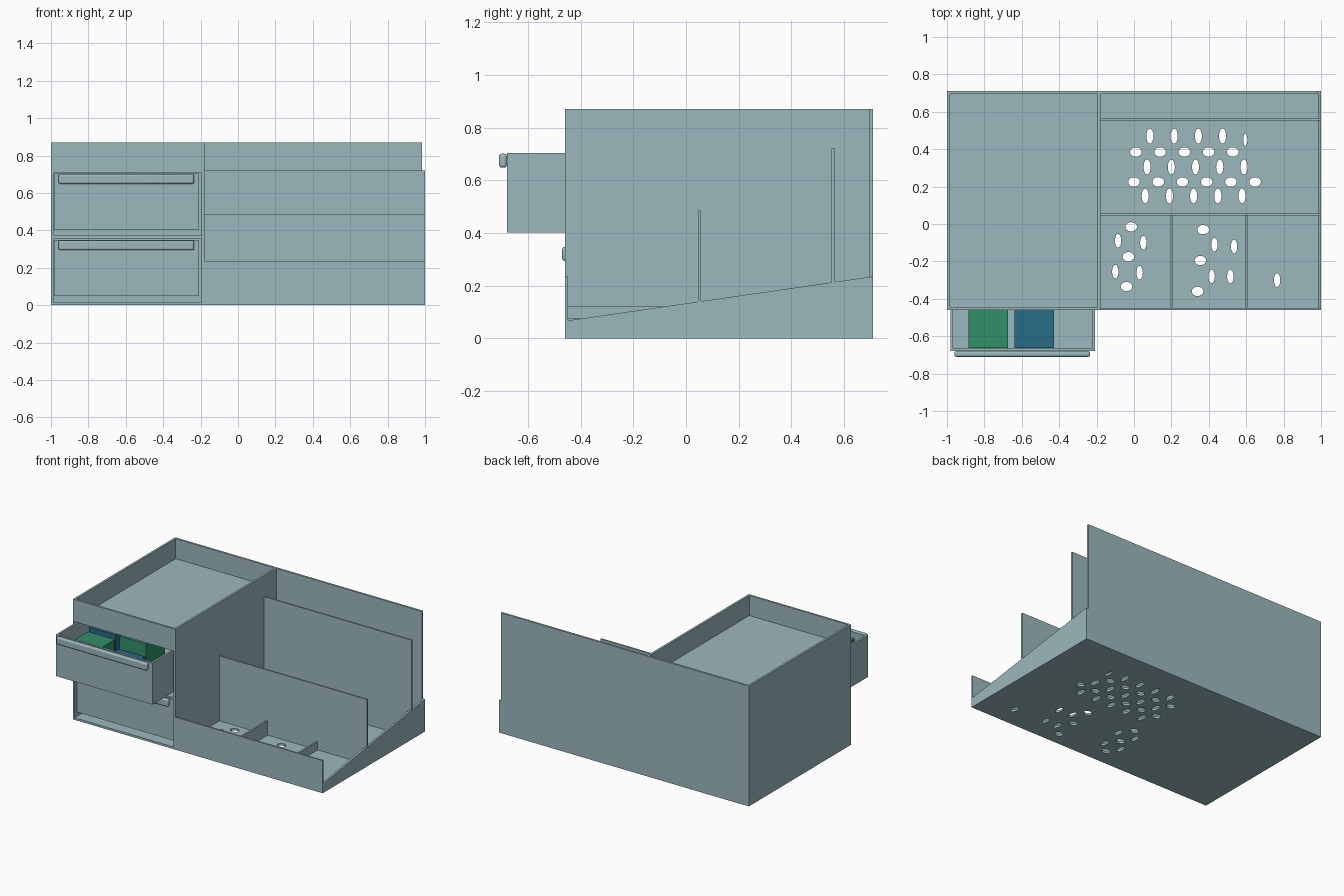
import bpy, bmesh, math

if "Cube" in bpy.data.objects:
    bpy.data.objects.remove(bpy.data.objects["Cube"], do_unlink=True)


def material(name, rgb):
    m = bpy.data.materials.new(name)
    m.use_nodes = True
    m.diffuse_color = (*rgb, 1)
    m.node_tree.nodes["Principled BSDF"].inputs["Base Color"].default_value = (*rgb, 1)
    return m


SHELL = material("pale_teal", (0.33, 0.48, 0.515))
GREEN = material("green", (0.03, 0.28, 0.14))
BLUE = material("blue", (0.022, 0.15, 0.24))


def finish(name, bm, mat):
    bmesh.ops.recalc_face_normals(bm, faces=bm.faces)
    me = bpy.data.meshes.new(name)
    bm.to_mesh(me)
    bm.free()
    me.materials.append(mat)
    ob = bpy.data.objects.new(name, me)
    bpy.context.collection.objects.link(ob)
    return ob


def prism(bm, points, axis_vec):
    """Extrude a closed outline along a vector."""
    face = bm.faces.new([bm.verts.new(p) for p in points])
    new = bmesh.ops.extrude_face_region(bm, geom=[face])["geom"]
    bmesh.ops.translate(bm, vec=axis_vec,
                        verts=[g for g in new if isinstance(g, bmesh.types.BMVert)])


def add_box(bm, x0, x1, y0, y1, z0, z1):
    prism(bm, [(x0, y0, z0), (x1, y0, z0), (x1, y1, z0), (x0, y1, z0)], (0, 0, z1 - z0))


def box(name, x0, x1, y0, y1, z0, z1, mat=SHELL):
    bm = bmesh.new()
    add_box(bm, x0, x1, y0, y1, z0, z1)
    return finish(name, bm, mat)


T = 0.015               # wall thickness
FRONT, BACK = -0.46, 0.71
CAB_R = -0.18           # right side of the cabinet

# Floor plate with oval drain holes
floor = box("floor_plate", -1, 1, FRONT, BACK, 0, T)
TALL, WIDE = (0.019, 0.04), (0.031, 0.025)
holes = []
# rows: first x, y, count, oval size
for x, y, n, size in [(0.085, 0.47, 4, TALL), (0.01, 0.385, 5, WIDE), (0.07, 0.305, 5, TALL),
                      (0.0, 0.225, 6, WIDE), (0.06, 0.15, 5, TALL)]:
    holes += [(x + 0.1295 * i, y, size) for i in range(n)]
holes.append((0.595, 0.45, (0.011, 0.032)))
holes += [(x, y, WIDE) for x, y in [(-0.015, -0.015), (-0.03, -0.175), (-0.04, -0.335),
                                    (0.37, -0.03), (0.355, -0.195), (0.34, -0.36)]]
holes += [(x, y, (0.017, 0.037)) for x, y in [(-0.085, -0.09), (0.05, -0.10), (-0.1, -0.255),
                                              (0.03, -0.26), (0.43, -0.11), (0.535, -0.12),
                                              (0.415, -0.28), (0.515, -0.28), (0.765, -0.3)]]
bm = bmesh.new()
for x, y, (rx, ry) in holes:
    ring = [(x + rx * math.cos(i * math.tau / 20), y + ry * math.sin(i * math.tau / 20), -0.05)
            for i in range(20)]
    prism(bm, ring, (0, 0, 0.15))
cutter = finish("hole_cutter", bm, SHELL)
cutter.hide_render = True
cutter.hide_set(True)
cutter.display_type = 'WIRE'
mod = floor.modifiers.new("holes", 'BOOLEAN')
mod.operation = 'DIFFERENCE'
mod.solver = 'EXACT'
mod.object = cutter
# bake the cut so that the cutter can go
dg = bpy.context.evaluated_depsgraph_get()
cut_mesh = bpy.data.meshes.new_from_object(floor.evaluated_get(dg))
floor.modifiers.clear()
floor.data = cut_mesh
bpy.data.objects.remove(cutter, do_unlink=True)

# Cabinet shell with a tray on top
box("back_wall", -1, 1 - T, BACK - T, BACK, 0, 0.87)
box("cabinet_outer_wall", -1, -1 + T, FRONT, BACK, 0, 0.87)
box("cabinet_inner_wall", CAB_R - T, CAB_R, FRONT, BACK, 0, 0.87)
box("tray_front_wall", -1, CAB_R, FRONT, FRONT + T, 0.718, 0.87)
box("tray_floor", -1 + T, CAB_R - T, FRONT, BACK - T, 0.71, 0.725)
box("drawer_shelf", -1 + T, CAB_R - T, FRONT, BACK - T, 0.357, 0.372)

# Sorter: low front lip, sloped end wall and upright dividers
box("sorter_front_lip", CAB_R, 1, FRONT, FRONT + T * 0.8, 0, 0.235)
bm = bmesh.new()
prism(bm, [(1 - T, FRONT, 0), (1 - T, BACK, 0), (1 - T, BACK, 0.235), (1 - T, FRONT, 0.066)],
      (T, 0, 0))
finish("sorter_end_wall", bm, SHELL)
box("front_divider", CAB_R, 1, 0.045, 0.057, 0, 0.485)
box("rear_divider", CAB_R, 1, 0.553, 0.565, 0, 0.72)
box("cross_divider_1", 0.194, 0.206, FRONT, 0.05, 0, 0.12)
box("cross_divider_2", 0.594, 0.606, FRONT, 0.05, 0, 0.075)


def drawer(name, y, z0, z1, depth):
    """Open-topped drawer with a rounded pull bar; y is its front."""
    x0, x1 = -0.982, -0.208
    bm = bmesh.new()
    add_box(bm, x0, x1, y, y + T, z0, z1)
    add_box(bm, x0, x1, y + depth - T, y + depth, z0, z1)
    add_box(bm, x0, x0 + T, y + T, y + depth - T, z0, z1)
    add_box(bm, x1 - T, x1, y + T, y + depth - T, z0, z1)
    add_box(bm, x0 + T, x1 - T, y + T, y + depth - T, z0, z0 + T)
    finish(name, bm, SHELL)
    pull = box(name + "_handle", -0.96, -0.235, y - 0.03, y, z1 - 0.055, z1 - 0.002)
    bev = pull.modifiers.new("rounding", 'BEVEL')
    bev.width = 0.01
    bev.segments = 3
    bpy.ops.object.select_all(action='DESELECT')
    pull.select_set(True)
    bpy.context.view_layer.objects.active = pull
    bpy.ops.object.shade_smooth_by_angle()


drawer("upper_drawer", -0.68, 0.402, 0.703, 1.1)
drawer("lower_drawer", -0.44, 0.05, 0.349, 1.1)

# Coloured blocks in the open drawer, in a chequered order
for name, x, y, top, mat in [("front_green_block", -0.885, -0.663, 0.66, GREEN),
                             ("front_blue_block", -0.64, -0.663, 0.60, BLUE),
                             ("rear_blue_block", -0.885, -0.44, 0.69, BLUE),
                             ("rear_green_block", -0.64, -0.44, 0.69, GREEN)]:
    box(name, x, x + 0.212, y, y + 0.215, 0.417, top, mat)
